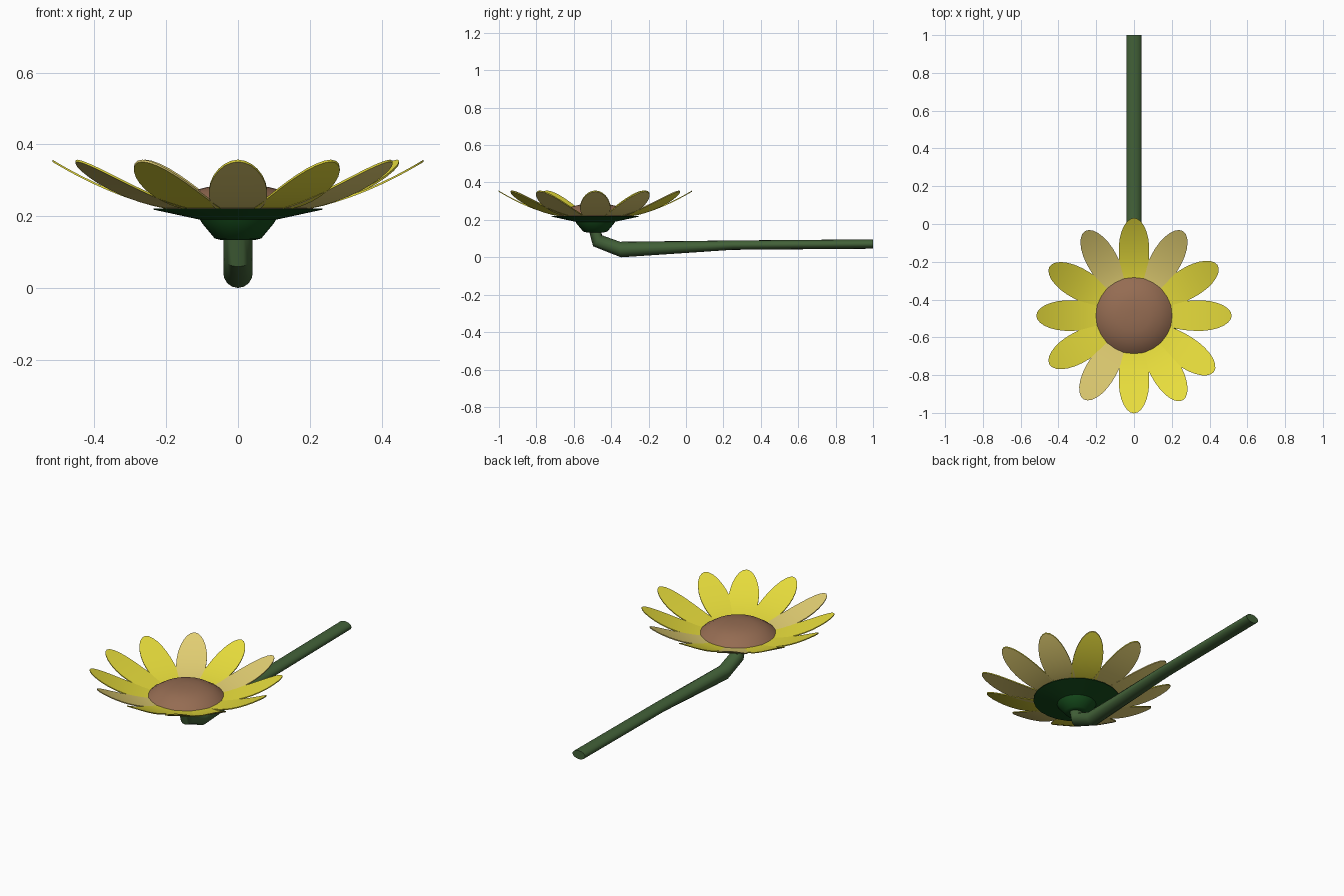
import bpy, bmesh, math
from mathutils import Vector

if "Cube" in bpy.data.objects:
    bpy.data.objects.remove(bpy.data.objects["Cube"])

CY = -0.485  # flower axis position in y


def mat(name, rgb):
    m = bpy.data.materials.new(name)
    m.diffuse_color = (*rgb, 1)
    m.use_nodes = True
    m.node_tree.nodes["Principled BSDF"].inputs["Base Color"].default_value = m.diffuse_color
    return m


YELLOW = mat("petal_yellow", (0.80, 0.72, 0.045))
PALE = mat("petal_pale", (0.76, 0.62, 0.17))
BROWN = mat("seed_brown", (0.30, 0.15, 0.085))
STEM = mat("stem_green", (0.055, 0.12, 0.04))
CALYX = mat("calyx_green", (0.008, 0.075, 0.012))


def finish(bm, name, mats, angle=40):
    bmesh.ops.recalc_face_normals(bm, faces=bm.faces)
    me = bpy.data.meshes.new(name)
    bm.to_mesh(me)
    bm.free()
    ob = bpy.data.objects.new(name, me)
    bpy.context.collection.objects.link(ob)
    for m in mats:
        me.materials.append(m)
    bpy.ops.object.select_all(action='DESELECT')
    ob.select_set(True)
    bpy.context.view_layer.objects.active = ob
    bpy.ops.object.shade_smooth_by_angle(angle=math.radians(angle))
    return ob


def skin(bm, rings):
    """Bridge closed rings of points and cap both ends."""
    vs = [[bm.verts.new(p) for p in r] for r in rings]
    n = len(vs[0])
    for a, b in zip(vs, vs[1:]):
        for i in range(n):
            j = (i + 1) % n
            bm.faces.new((a[i], a[j], b[j], b[i]))
    bm.faces.new(vs[0])
    bm.faces.new(vs[-1])


def lathe(name, profile, sides, material):
    bm = bmesh.new()
    skin(bm, [[(r * math.cos(t), CY + r * math.sin(t), z)
               for t in (2 * math.pi * i / sides for i in range(sides))]
              for r, z in profile])
    return finish(bm, name, [material])


def petal(name, degrees, top, under):
    """Thin oval blade curving upward towards its rounded tip."""
    a = math.radians(degrees)
    out, side = Vector((math.cos(a), math.sin(a), 0)), Vector((-math.sin(a), math.cos(a), 0))
    r0, r1, n, t = 0.12, 0.517, 14, 0.003
    bm = bmesh.new()
    rows = []
    for i in range(n + 1):
        # cosine spacing gives a smooth rounded tip
        u = (1 - math.cos(math.pi * i / n)) / 2
        r = r0 + (r1 - r0) * u
        z = 0.217 + 0.137 * max(0, (r - 0.13) / (r1 - 0.13)) ** 1.7
        c = (u - 0.57) / (0.43 if u > 0.57 else 0.60)
        w = 0.081 * math.sqrt(max(0.0006, 1 - c * c))
        base = Vector((0, CY, z)) + out * r
        rows.append([base + side * (w * s) for s in (-1, -0.5, 0, 0.5, 1)])
    layers = []
    for k, dz in enumerate((t, -t)):
        g = [[bm.verts.new(p + Vector((0, 0, dz))) for p in row] for row in rows]
        layers.append(g)
        for i in range(n):
            for j in range(4):
                f = bm.faces.new((g[i][j], g[i + 1][j], g[i + 1][j + 1], g[i][j + 1]))
                f.material_index = k
    # thin rim joining the two layers
    rim = [(i, 0) for i in range(n)] + [(n, j) for j in range(4)] \
        + [(i, 4) for i in range(n, 0, -1)] + [(0, j) for j in range(4, 0, -1)]
    for (a0, b0), (a1, b1) in zip(rim, rim[1:] + rim[:1]):
        u, d = layers
        bm.faces.new((u[a0][b0], u[a1][b1], d[a1][b1], d[a0][b0]))
    return finish(bm, name, [top, under])


# Petals, slightly uneven around the head
angles = [0, 31, 60, 90, 120, 150, 180, 210, 239, 270, 300, 325]
for i, d in enumerate(angles):
    petal(f"petal_{i + 1}", d,
          PALE if i in (2, 4, 8) else YELLOW,
          YELLOW if i in (2, 8, 10) else PALE)

# Domed seed centre
lathe("seed_centre", [(0.215, 0.216), (0.19, 0.238), (0.145, 0.266), (0.085, 0.281), (0.03, 0.285)], 24, BROWN)

# Green cup and flat collar under the petals
lathe("calyx", [(0.045, 0.133), (0.065, 0.138), (0.100, 0.180), (0.106, 0.190),
                (0.235, 0.218), (0.235, 0.221)], 24, CALYX)

# Bent stem: each pair is the lower and upper edge (y, z) of a cross-section
edges = [((-0.522, 0.155), (-0.453, 0.155)), ((-0.497, 0.059), (-0.450, 0.118)),
         ((-0.348, 0.000), (-0.353, 0.083)), ((0.25, 0.040), (0.25, 0.090)),
         ((1.0, 0.046), (1.0, 0.096))]
rings = []
for lo, hi in edges:
    lo, hi = Vector((0, *lo)), Vector((0, *hi))
    mid, half = (lo + hi) / 2, (hi - lo) / 2
    rings.append([mid + half * math.sin(t) + Vector((0.041 * math.cos(t), 0, 0))
                  for t in (2 * math.pi * k / 16 for k in range(16))])
bm = bmesh.new()
skin(bm, rings)
finish(bm, "stem", [STEM])
